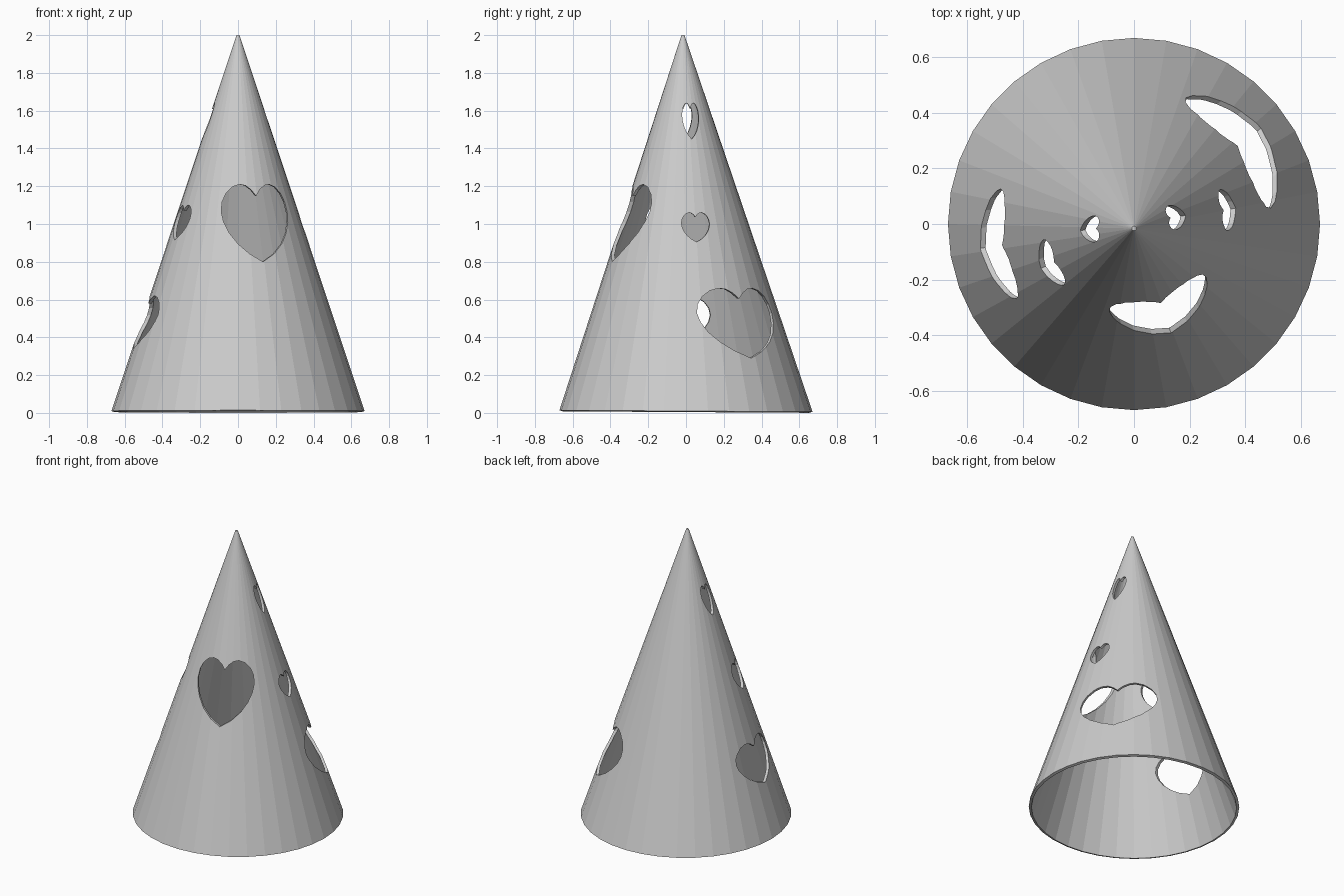
import bpy, bmesh, math

if "Cube" in bpy.data.objects:
    bpy.data.objects.remove(bpy.data.objects["Cube"])

SIDES = 36
WALL = 0.018

# Half outline of a heart: (fraction of half width, fraction of height)
HALF = [(0, .85), (.13, .93), (.28, .985), (.45, 1), (.65, .965), (.83, .88),
        (.95, .77), (1, .64), (.97, .51), (.86, .37), (.66, .23), (.36, .1)]
HEART = HALF + [(0, 0)] + [(-u, v) for u, v in reversed(HALF[1:])]

# Each opening: direction in degrees, half width, bottom z, top z
OPENINGS = [
    (-71.3, .185, .80, 1.21),
    (37, .25, .29, .66),
    (8.8, .075, .905, 1.06),
    (9.5, .045, 1.45, 1.64),
    (187, .047, 1.44, 1.64),
    (205.5, .089, .915, 1.10),
    (189, .20, .34, .62),
]


def new_object(name, bm):
    bmesh.ops.recalc_face_normals(bm, faces=bm.faces)
    mesh = bpy.data.meshes.new(name)
    bm.to_mesh(mesh)
    bm.free()
    obj = bpy.data.objects.new(name, mesh)
    bpy.context.collection.objects.link(obj)
    return obj


def heart_cutter(name, angle, half_w, z0, z1):
    a = math.radians(angle)
    ca, sa = math.cos(a), math.sin(a)
    bm = bmesh.new()
    rings = []
    for r in (.02, .9):
        rings.append([bm.verts.new((r * ca - u * half_w * sa,
                                    r * sa + u * half_w * ca,
                                    z0 + v * (z1 - z0))) for u, v in HEART])
    n = len(HEART)
    for i in range(n):
        j = (i + 1) % n
        bm.faces.new((rings[0][i], rings[0][j], rings[1][j], rings[1][i]))
    bm.faces.new(rings[0])
    bm.faces.new(rings[1])
    obj = new_object(name, bm)
    obj.hide_render = True
    obj.hide_viewport = True
    return obj


# Hollow cone shell, open underneath, leaning very slightly to the front
def cone_shell():
    slope = math.atan2(.662, 1.99)
    profile = [(.67, .01), (.008, 2.0)]
    inner_r = .67 - WALL * math.cos(slope)
    inner_z = .01 - WALL * math.sin(slope)
    inner_top = inner_z + inner_r / math.tan(slope)
    bm = bmesh.new()

    def vert(r, z, i):
        t = 2 * math.pi * i / SIDES
        x, y = r * math.cos(t), r * math.sin(t)
        return bm.verts.new((x, y - .008 * z, z - .006 * y))

    low, high = [[vert(r, z, i) for i in range(SIDES)] for r, z in profile]
    inner = [vert(inner_r, inner_z, i) for i in range(SIDES)]
    peak = vert(0, inner_top, 0)
    for i in range(SIDES):
        j = (i + 1) % SIDES
        bm.faces.new((low[i], low[j], high[j], high[i]))
        bm.faces.new((low[j], low[i], inner[i], inner[j]))
        bm.faces.new((inner[j], inner[i], peak))
    bm.faces.new(high)
    return new_object("cone_shell", bm)


# Cut the heart openings through the wall
shell = cone_shell()
for k, spec in enumerate(OPENINGS):
    cutter = heart_cutter(f"heart_cutter_{k + 1}", *spec)
    mod = shell.modifiers.new(f"heart_opening_{k + 1}", 'BOOLEAN')
    mod.operation = 'DIFFERENCE'
    mod.solver = 'EXACT'
    mod.object = cutter
